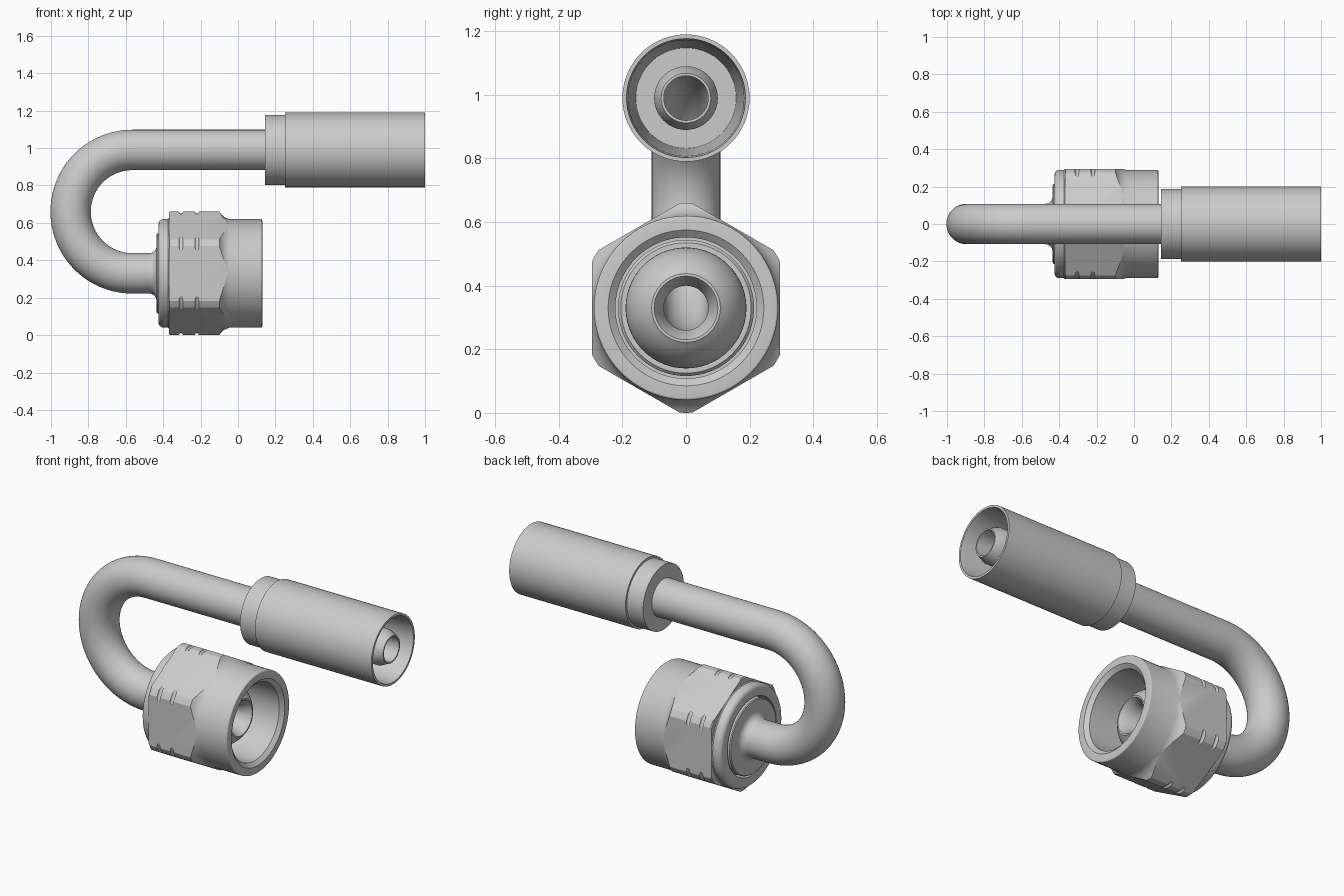
import bpy, bmesh
from math import sin, cos, pi, radians

if "Cube" in bpy.data.objects:
    bpy.data.objects.remove(bpy.data.objects["Cube"])

LOW, HIGH = 0.33, 0.99          # heights of the two pipe axes
SEG = 72


def finish(obj, angle=30):
    bpy.ops.object.select_all(action='DESELECT')
    obj.select_set(True)
    bpy.context.view_layer.objects.active = obj
    bpy.ops.object.shade_smooth_by_angle(angle=radians(angle))


def make(name, bm):
    bmesh.ops.recalc_face_normals(bm, faces=bm.faces)
    me = bpy.data.meshes.new(name)
    bm.to_mesh(me)
    bm.free()
    obj = bpy.data.objects.new(name, me)
    bpy.context.collection.objects.link(obj)
    return obj


def sweep(name, stations):
    """Closed skin through circles; station = (x, z, normal x, normal z, radius)."""
    bm = bmesh.new()
    rings = []
    for x, z, nx, nz, r in stations:
        rings.append([bm.verts.new((x + r * nx * cos(a), r * sin(a), z + r * nz * cos(a)))
                      for a in (2 * pi * i / SEG for i in range(SEG))])
    for k, ring in enumerate(rings):
        nxt = rings[(k + 1) % len(rings)]
        for i in range(SEG):
            j = (i + 1) % SEG
            bm.faces.new((ring[i], ring[j], nxt[j], nxt[i]))
    return make(name, bm)


def lathe(name, profile, z):
    """Turned part about a line along x; profile = closed loop of (x, radius)."""
    return sweep(name, [(x, z, 0, 1, r) for x, r in profile])


def arc(cx, cr, rad, a0, a1, n):
    return [(cx + rad * cos(radians(a0 + (a1 - a0) * i / n)),
             cr + rad * sin(radians(a0 + (a1 - a0) * i / n))) for i in range(n + 1)]


# Hollow U-bent pipe
path = [(0.32, HIGH, 0, 1)]
for i in range(41):
    a = pi / 2 + pi * i / 40
    path.append((-0.565 + 0.33 * cos(a), 0.66 + 0.33 * sin(a), cos(a), sin(a)))
path.append((-0.40, LOW, 0, -1))
finish(sweep("bent_pipe", [p + (0.108,) for p in path] + [p + (0.07,) for p in reversed(path)]))

# Crimp sleeve with narrower collar and tapered open end
finish(lathe("crimp_sleeve", [
    (0.145, 0.09), (0.145, 0.188), (0.25, 0.188), (0.25, 0.20), (1.0, 0.20),
    (1.0, 0.187), (0.96, 0.182), (0.40, 0.158), (0.40, 0.09)], HIGH))

# Hose nipple inside the sleeve
finish(lathe("hose_nipple", [
    (0.30, 0.07), (0.30, 0.10), (0.94, 0.10), (0.985, 0.08), (0.99, 0.078), (0.99, 0.07)], HIGH))

# Swivel seat: filleted root, shoulder disc and domed nose with countersunk bore
finish(lathe("swivel_seat",
    [(-0.42, 0.09), (-0.475, 0.09), (-0.475, 0.108)]
    + arc(-0.475, 0.148, 0.04, -80, -10, 6)
    + [(-0.435, 0.15), (-0.435, 0.209), (-0.43, 0.214), (-0.21, 0.214), (-0.20, 0.205), (-0.20, 0.19)]
    + arc(-0.135, 0, 0.19, 90, 36, 14)
    + [(0.022, 0.108), (0.022, 0.10), (-0.03, 0.07), (-0.42, 0.07)], LOW))


# Swivel nut: turned blank with edge grooves, trimmed by a hexagonal prism
def groove(x):
    return arc(x, 0.33, 0.0105, 180, 360, 8)


nut = lathe("swivel_nut",
    [(-0.425, 0.225), (-0.425, 0.262)] + arc(-0.397, 0.262, 0.028, 165, 90, 6)
    + [(-0.375, 0.29), (-0.37, 0.295), (-0.37, 0.325), (-0.365, 0.33)]
    + groove(-0.305) + groove(-0.22)
    + [(-0.10, 0.33), (-0.088, 0.314), (-0.075, 0.303), (-0.062, 0.296), (-0.045, 0.29)]
    + arc(0.122, 0.282, 0.008, 90, 0, 4)
    + [(0.13, 0.245), (0.11, 0.222), (-0.28, 0.222), (-0.28, 0.208), (-0.36, 0.208), (-0.36, 0.225)], LOW)

bm = bmesh.new()
ends = [[bm.verts.new((x, 0.295 / cos(pi / 6) * sin(k * pi / 3), LOW + 0.295 / cos(pi / 6) * cos(k * pi / 3)))
         for k in range(6)] for x in (-0.6, 0.3)]
for end in ends:
    bm.faces.new(end)
for k in range(6):
    j = (k + 1) % 6
    bm.faces.new((ends[0][k], ends[0][j], ends[1][j], ends[1][k]))
hexagon = make("hex_trimmer", bm)
hexagon.hide_render = True

trim = nut.modifiers.new("hex_trim", 'BOOLEAN')
trim.operation = 'INTERSECT'
trim.solver = 'EXACT'
trim.object = hexagon
bpy.context.view_layer.objects.active = nut
bpy.ops.object.modifier_apply(modifier=trim.name)
bpy.data.objects.remove(hexagon)
finish(nut, 20)
